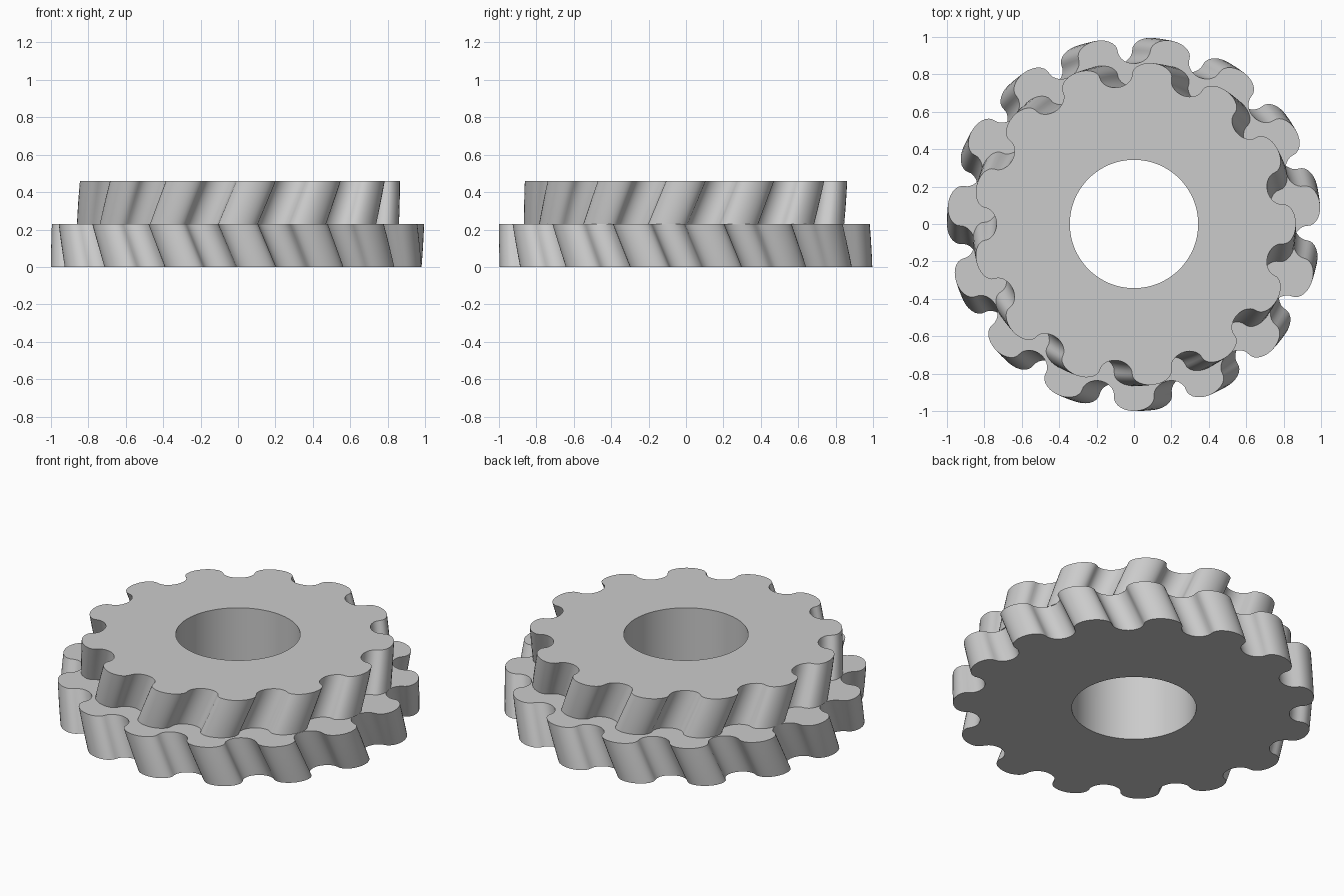
import bpy, bmesh, math

if "Cube" in bpy.data.objects:
    bpy.data.objects.remove(bpy.data.objects["Cube"])

HOLE = 0.343      # bore radius
LAYER = 0.23      # thickness of each gear
STEPS = 6         # slices along the helix
ARC = 14          # points per tooth tip or notch

metal = bpy.data.materials.new("grey_metal")
metal.diffuse_color = (0.6, 0.6, 0.6, 1)
metal.use_nodes = True
metal.node_tree.nodes["Principled BSDF"].inputs["Base Color"].default_value = metal.diffuse_color


def gear_outline(teeth, tip, root, tip_share=0.55):
    """(angle, radius) pairs: rounded tips alternating with scooped notches."""
    pitch = 2 * math.pi / teeth
    mid = (tip + root) / 2
    pts = []
    for t in range(teeth):
        for sign, share, centre in ((1, tip_share, 0.0), (-1, 1 - tip_share, 0.5)):
            for i in range(ARC):
                a = math.pi * i / ARC
                angle = (t + centre) * pitch - math.cos(a) * share * pitch / 2
                pts.append((angle, mid + sign * (tip - root) / 2 * math.sin(a)))
    return pts


def helical_gear(name, teeth, tip, root, z0, start, end):
    """Gear with a bore; tooth angle turns from start to end (degrees) going up."""
    outline = gear_outline(teeth, tip, root)
    bm = bmesh.new()

    def ring(points, z, turn):
        return [bm.verts.new((r * math.cos(a + turn), r * math.sin(a + turn), z))
                for a, r in points]

    def bridge(r1, r2):
        n = len(r1)
        for i in range(n):
            j = (i + 1) % n
            bm.faces.new((r1[i], r1[j], r2[j], r2[i]))

    # Toothed wall, sliced so that it follows the helix
    walls = []
    for s in range(STEPS + 1):
        f = s / STEPS
        walls.append(ring(outline, z0 + LAYER * f,
                          math.radians(start + (end - start) * f)))
    for lower, upper in zip(walls, walls[1:]):
        bridge(lower, upper)
    # Straight bore and the two flat end faces
    bore = [(a, HOLE) for a, _ in outline]
    bore_low = ring(bore, z0, math.radians(start))
    bore_top = ring(bore, z0 + LAYER, math.radians(start))
    bridge(bore_top, bore_low)
    bridge(bore_low, walls[0])
    bridge(walls[-1], bore_top)

    bmesh.ops.recalc_face_normals(bm, faces=bm.faces)
    mesh = bpy.data.meshes.new(name)
    bm.to_mesh(mesh)
    bm.free()
    mesh.materials.append(metal)
    obj = bpy.data.objects.new(name, mesh)
    bpy.context.collection.objects.link(obj)
    bpy.ops.object.select_all(action='DESELECT')
    obj.select_set(True)
    bpy.context.view_layer.objects.active = obj
    bpy.ops.object.shade_smooth_by_angle(angle=math.radians(35))


# Large lower gear and smaller upper gear with opposite helix directions
helical_gear("lower_gear", 15, 1.0, 0.858, 0.0, 12.0, 6.0)
helical_gear("upper_gear", 13, 0.866, 0.735, LAYER, -6.9, 0.0)
